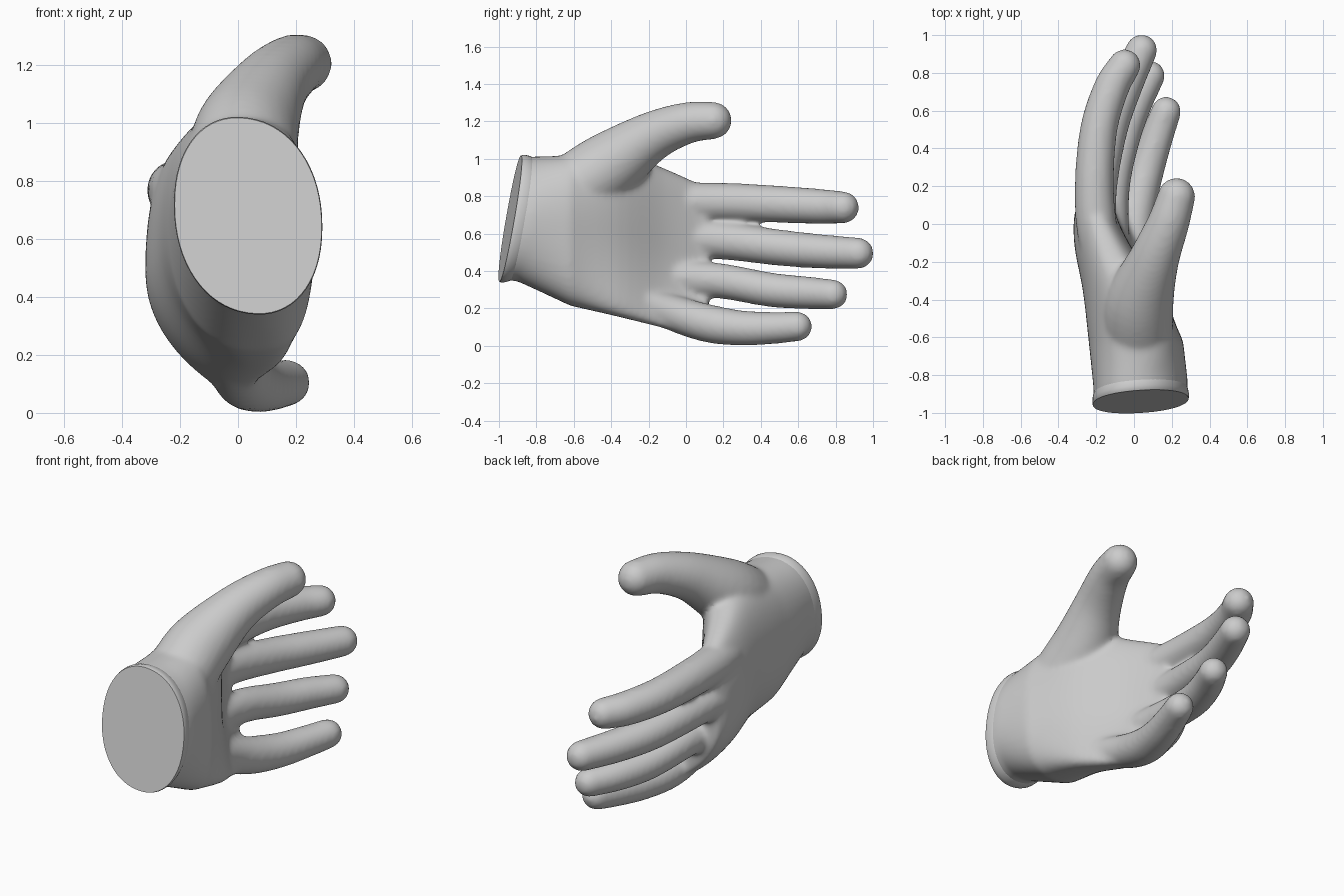
import bpy, bmesh, math
from mathutils import Vector

if "Cube" in bpy.data.objects:
    bpy.data.objects.remove(bpy.data.objects["Cube"])

grey = bpy.data.materials.new("light grey")
grey.diffuse_color = (0.6, 0.6, 0.6, 1)
grey.use_nodes = True
grey.node_tree.nodes["Principled BSDF"].inputs["Base Color"].default_value = grey.diffuse_color


def resample(rows, n=5):
    """Catmull-Rom interpolation of parameter rows."""
    rows = [Vector(r) for r in rows]
    out = []
    for i in range(len(rows) - 1):
        b, c = rows[i], rows[i + 1]
        a = rows[i - 1] if i else b * 2 - c
        d = rows[i + 2] if i + 2 < len(rows) else c * 2 - b
        for k in range(n):
            t = k / n
            out.append((b * 2 + (c - a) * t + (a * 2 - b * 5 + c * 4 - d) * t ** 2
                        + (b * 3 - a - c * 3 + d) * t ** 3) * 0.5)
    return out + [rows[-1]]


def loft(bm, rings):
    """Skin a list of equal rings and close both ends."""
    vs = [[bm.verts.new(p) for p in r] for r in rings]
    n = len(vs[0])
    faces = [bm.faces.new((a[i], a[(i + 1) % n], b[(i + 1) % n], b[i]))
             for a, b in zip(vs, vs[1:]) for i in range(n)]
    faces += [bm.faces.new(vs[0]), bm.faces.new(vs[-1])]
    bmesh.ops.recalc_face_normals(bm, faces=faces)


def finger(bm, rows, sides=24):
    """Tapered tube through (x, y, z, radius) rows with a round tip."""
    pts = resample(rows)
    rings = []

    def ring(c, r, d):
        u = d.cross(Vector((0, 0, 1))).normalized()
        v = u.cross(d)
        return [c + (u * math.cos(a) + v * math.sin(a)) * r
                for a in (2 * math.pi * i / sides for i in range(sides))]
    for i, p in enumerate(pts):
        a, b = pts[max(i - 1, 0)], pts[min(i + 1, len(pts) - 1)]
        d = (b.xyz - a.xyz).normalized()
        rings.append(ring(p.xyz, p.w, d))
    for k in range(1, 7):
        a = k * math.pi / 13
        rings.append(ring(p.xyz + d * p.w * math.sin(a), p.w * math.cos(a), d))
    loft(bm, rings)


def power(v, e):
    return math.copysign(abs(v) ** e, v)


def cuff_ring(scale, depth, n=64):
    """Oval in the slanted plane of the wrist opening."""
    pts = []
    for i in range(n):
        a = 2 * math.pi * i / n
        u = 0.256 * scale * power(math.cos(a), 0.93)
        v = 0.338 * scale * power(math.sin(a), 0.93)
        x, z = 0.035 + u, 0.68 + v - 0.15 * u
        pts.append(Vector((x, -0.94 + 0.18 * (z - 0.68) + 0.09 * u + depth, z)))
    return pts


def make(name, bm):
    me = bpy.data.meshes.new(name)
    bm.to_mesh(me)
    bm.free()
    me.materials.append(grey)
    ob = bpy.data.objects.new(name, me)
    bpy.context.collection.objects.link(ob)
    return ob


bm = bmesh.new()

# palm sections: y, low z, high z, mid x, half thickness, low-end bend, high-end bend
palm = [(-0.62, 0.215, 1.02, 0.010, 0.250, 0.05, 0.01),
        (-0.36, 0.155, 1.04, -0.065, 0.205, 0.14, 0.04),
        (-0.12, 0.095, 0.95, -0.165, 0.150, 0.19, 0.03),
        (0.04, 0.055, 0.88, -0.205, 0.112, 0.23, 0.01),
        (0.12, 0.06, 0.845, -0.205, 0.085, 0.23, 0.0)]
rings = [cuff_ring(0.97, 0.012), cuff_ring(0.975, 0.09)]
for y, z0, z1, xm, h, lo, hi in resample(palm):
    ring = []
    for i in range(64):
        a = 2 * math.pi * i / 64
        c, s = power(math.cos(a), 0.75), power(math.sin(a), 0.9)
        x = xm + h * c + (lo if s < 0 else hi) * s * s
        ring.append(Vector((x, y, (z0 + z1) / 2 + (z1 - z0) / 2 * s)))
    rings.append(ring)
loft(bm, rings)

# fingers, from the thumb to the smallest
finger(bm, [(0.02, -0.80, 0.74, 0.16), (0.02, -0.60, 0.84, 0.185), (0.03, -0.41, 0.965, 0.182),
            (0.105, -0.19, 1.115, 0.135), (0.18, 0.0, 1.19, 0.112), (0.225, 0.145, 1.205, 0.1)])
finger(bm, [(-0.13, -0.35, 0.72, 0.07), (-0.19, -0.08, 0.76, 0.105), (-0.21, 0.2, 0.768, 0.104),
            (-0.187, 0.5, 0.757, 0.099), (-0.12, 0.72, 0.745, 0.094), (-0.05, 0.84, 0.74, 0.086)])
finger(bm, [(-0.13, -0.35, 0.58, 0.07), (-0.20, -0.08, 0.58, 0.11), (-0.19, 0.2, 0.563, 0.102),
            (-0.13, 0.5, 0.525, 0.097), (-0.05, 0.72, 0.505, 0.092), (0.04, 0.92, 0.495, 0.084)])
finger(bm, [(-0.07, -0.35, 0.42, 0.07), (-0.125, -0.08, 0.37, 0.10), (-0.115, 0.2, 0.345, 0.094),
            (-0.06, 0.45, 0.30, 0.092), (0.01, 0.64, 0.284, 0.088), (0.085, 0.785, 0.275, 0.08)])
finger(bm, [(0.04, -0.35, 0.28, 0.07), (0.0, -0.08, 0.18, 0.095), (0.02, 0.12, 0.12, 0.102),
            (0.07, 0.3, 0.095, 0.094), (0.125, 0.47, 0.096, 0.086), (0.17, 0.595, 0.104, 0.08)])

# fuse everything into one soft skin
hand = make("hand", bm)
rm = hand.modifiers.new("fuse", 'REMESH')
rm.mode = 'VOXEL'
rm.voxel_size = 0.014
rm.use_smooth_shade = True
sm = hand.modifiers.new("soften", 'SMOOTH')
sm.factor = 0.5
sm.iterations = 14

# wrist cuff: flat cap with a slightly flared rim
bm = bmesh.new()
loft(bm, [cuff_ring(s, d) for s, d in ((0.99, 0), (1.0, 0.01), (1.0, 0.025),
                                       (0.985, 0.045), (0.96, 0.065), (0.92, 0.08))])
cuff = make("wrist_cuff", bm)
bpy.ops.object.select_all(action='DESELECT')
cuff.select_set(True)
bpy.context.view_layer.objects.active = cuff
bpy.ops.object.shade_smooth_by_angle(angle=math.radians(40))
